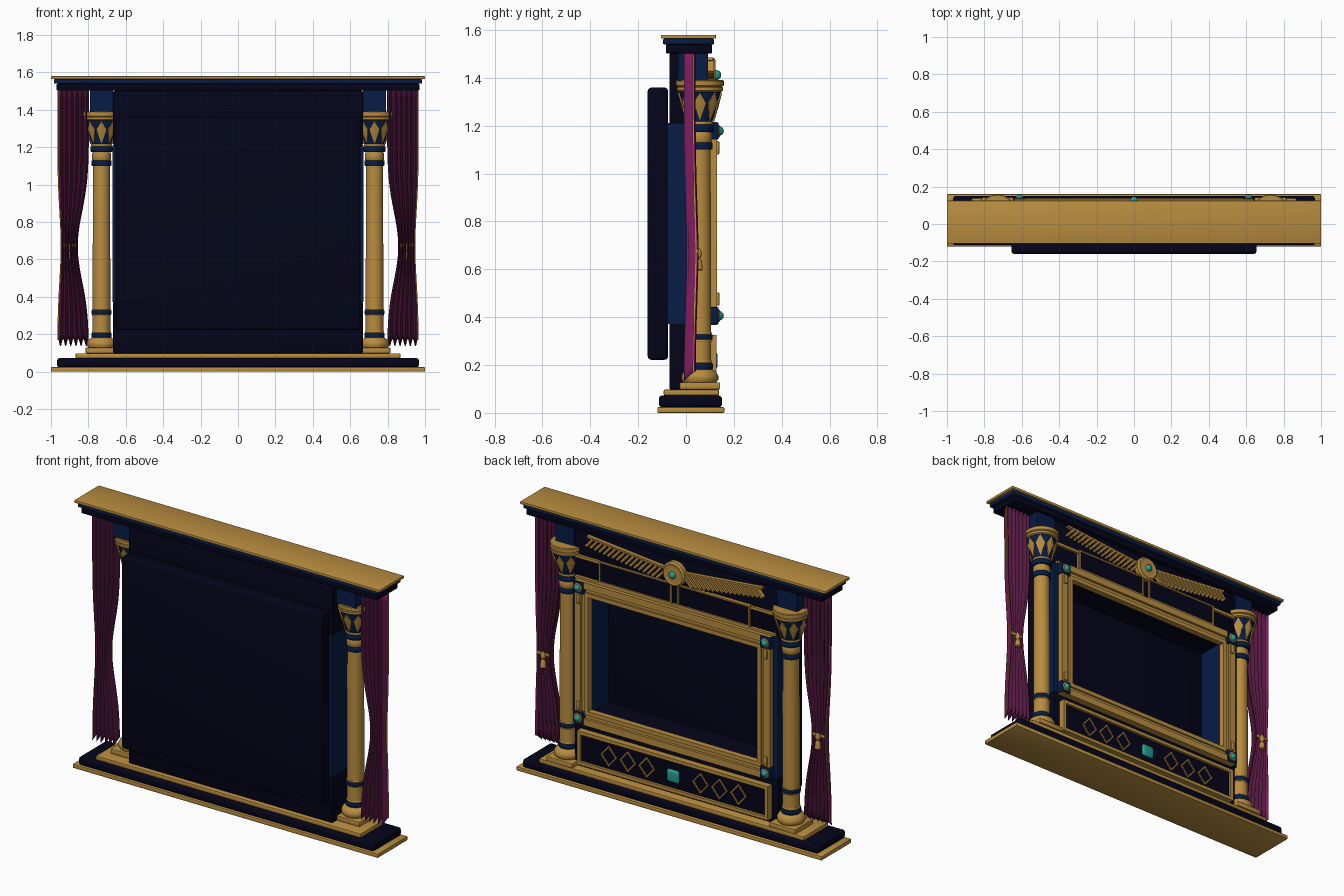
import bpy, bmesh, math
from mathutils import Vector, Matrix

if "Cube" in bpy.data.objects:
    bpy.data.objects.remove(bpy.data.objects["Cube"])

def mat(name, c):
    m = bpy.data.materials.new(name)
    m.diffuse_color = (*c, 1)
    m.use_nodes = True
    m.node_tree.nodes["Principled BSDF"].inputs["Base Color"].default_value = m.diffuse_color
    return m

GOLD = mat("gold", (0.48, 0.265, 0.05))
NAVY = mat("dark_navy", (0.0012, 0.0014, 0.010))
BLUE = mat("royal_blue", (0.002, 0.012, 0.06))
TEAL = mat("teal_gem", (0.02, 0.33, 0.28))
PLUM = mat("dark_velvet", (0.085, 0.009, 0.05))
MAGENTA = mat("bright_velvet", (0.22, 0.012, 0.11))

def finish(name, bm, m, smooth=False):
    bmesh.ops.recalc_face_normals(bm, faces=bm.faces)
    me = bpy.data.meshes.new(name)
    bm.to_mesh(me)
    bm.free()
    me.materials.append(m)
    ob = bpy.data.objects.new(name, me)
    bpy.context.collection.objects.link(ob)
    if smooth:
        bpy.ops.object.select_all(action='DESELECT')
        ob.select_set(True)
        bpy.context.view_layer.objects.active = ob
        bpy.ops.object.shade_smooth_by_angle(angle=math.radians(35))
    return ob

def add_box(bm, x, y, z, rot=0):
    """Box from (min, max) ranges, optionally turned about the y axis."""
    c = Vector(((x[0]+x[1])/2, (y[0]+y[1])/2, (z[0]+z[1])/2))
    s = Matrix.Diagonal((x[1]-x[0], y[1]-y[0], z[1]-z[0], 1))
    bmesh.ops.create_cube(bm, size=1, matrix=Matrix.Translation(c) @ Matrix.Rotation(rot, 4, 'Y') @ s)

def box(name, x, y, z, m, bevel=0.0, seg=2):
    bm = bmesh.new()
    add_box(bm, x, y, z)
    if bevel:
        bmesh.ops.bevel(bm, geom=bm.edges[:], offset=bevel, segments=seg, profile=0.5, affect='EDGES')
    return finish(name, bm, m, bool(bevel))

def lathe(name, prof, loc, m, n=32, axis='Z'):
    """Spin a closed (radius, height) profile."""
    bm = bmesh.new()
    rings = [[bm.verts.new((r*math.cos(2*math.pi*i/n), r*math.sin(2*math.pi*i/n), h))
              for i in range(n)] for r, h in prof]
    for a, b in zip(rings, rings[1:]):
        for i in range(n):
            bm.faces.new((a[i], a[(i+1) % n], b[(i+1) % n], b[i]))
    bm.faces.new(rings[0])
    bm.faces.new(rings[-1])
    if axis == 'Y':
        bm.transform(Matrix.Rotation(-math.pi/2, 4, 'X'))
    bm.transform(Matrix.Translation(loc))
    return finish(name, bm, m, True)

def ring_frame(name, x, z, w, y, m):
    """Rectangular picture frame in the xz plane."""
    bm = bmesh.new()
    for zz in ((z[0], z[0]+w), (z[1]-w, z[1])):
        add_box(bm, x, y, zz)
    for xx in ((x[0], x[0]+w), (x[1]-w, x[1])):
        add_box(bm, xx, y, (z[0]+w, z[1]-w))
    return finish(name, bm, m)

def gem(name, loc, r):
    bm = bmesh.new()
    bmesh.ops.create_uvsphere(bm, u_segments=16, v_segments=10, radius=r, matrix=Matrix.Translation(loc))
    finish(name, bm, TEAL, True)

# stepped base and cornice
box("base_slab", (-1, 1), (-.12, .16), (0, .024), GOLD, .004)
box("base_dark_step", (-.967, .967), (-.113, .15), (.024, .072), NAVY, .012, 3)
box("base_gold_step", (-.868, .868), (-.093, .138), (.072, .098), GOLD, .006)
box("cornice_dark", (-.97, .97), (-.084, .109), (1.502, 1.54), NAVY, .006)
box("cornice_blue", (-.985, .985), (-.096, .117), (1.54, 1.564), BLUE, .005)
box("cornice_gold_top", (-1, 1), (-.105, .125), (1.564, 1.58), GOLD, .003)

# wall around the recess, blue recess sides, dark floor and ceiling, rear box
box("lower_wall", (-.667, .667), (-.07, .09), (.098, .375), NAVY, .006)
box("upper_wall", (-.667, .667), (-.07, .09), (1.21, 1.502), NAVY, .006)
for s in (-1, 1):
    box("recess_side", sorted((s*.56, s*.672)), (-.08, .098), (.372, 1.212), BLUE)
box("recess_floor", (-.56, .56), (-.08, .098), (.374, .435), NAVY)
box("recess_ceiling", (-.56, .56), (-.08, .098), (1.145, 1.211), NAVY)
box("rear_box", (-.655, .655), (-.16, -.075), (.222, 1.36), NAVY, .015, 3)

# gold frame in steps around the opening
ring_frame("frame_outer", (-.64, .64), (.368, 1.215), .04, (.09, .130), GOLD)
ring_frame("frame_middle", (-.60, .60), (.408, 1.175), .022, (.09, .115), GOLD)
ring_frame("frame_inner", (-.578, .578), (.43, 1.153), .024, (.09, .125), GOLD)

# corner blocks with gems and small brackets
for s in (-1, 1):
    for z, d in ((.406, 1), (1.178, -1)):
        x = s*.613
        box("corner_block", (x-.034, x+.034), (.095, .136), (z-.036, z+.036), BLUE, .005)
        lathe("corner_gem_setting", [(.026, 0), (.026, .004), (.02, .007)], (x, .135, z), GOLD, 20, 'Y')
        gem("corner_gem", (x, .138, z), .02)
        zb = z + d*.07
        box("corner_bracket", (x-.012, x+.012), (.11, .14), (zb-.028, zb+.028), GOLD, .006)

# lower panel with diamonds and a centre gem
box("lower_panel", (-.62, .62), (.085, .113), (.13, .32), NAVY)
ring_frame("lower_panel_frame", (-.625, .625), (.125, .325), .02, (.09, .128), GOLD)
bm = bmesh.new()
for s in (-1, 1):
    for x in (.176, .30, .425):
        for sx in (-1, 1):
            for sz in (-1, 1):
                cx, cz = s*x + sx*.024, .222 + sz*.028
                add_box(bm, (cx-.004, cx+.004), (.11, .12), (cz-.040, cz+.040),
                        -sx*sz*math.atan2(.048, .056))
finish("panel_diamonds", bm, GOLD)
box("centre_gem", (-.04, .04), (.11, .132), (.182, .256), TEAL, .014, 3)

# two header panels with thin frames, plus a rail above them
for s in (-1, 1):
    xs = sorted((s*.02, s*.495))
    box("header_panel", xs, (.085, .104), (1.228, 1.355), NAVY)
    ring_frame("header_panel_frame", xs, (1.228, 1.355), .009, (.09, .112), GOLD)
    box("header_side_rail", sorted((s*.495, s*.655)), (.085, .105), (1.335, 1.352), GOLD)
box("header_lower_rail", (-.655, .655), (.085, .108), (1.214, 1.228), GOLD)

# winged disc
lathe("sun_disc", [(.072, 0), (.072, .025), (.062, .034), (.05, .03), (.03, .034)], (0, .09, 1.412), GOLD, 32, 'Y')
gem("sun_disc_gem", (0, .126, 1.412), .021)
bm = bmesh.new()
for s in (-1, 1):
    tilt = math.atan2(.05, .52)
    add_box(bm, sorted((s*.065, s*.575)), (.088, .112), (1.449, 1.461), -s*tilt)
    for i in range(17):
        t = i/16
        h = .046 - .012*t
        x, z = s*(.085 + .47*t), 1.393 + .056*t
        add_box(bm, (x-.007, x+.007), (.088, .116), (z-h, z+h), -s*math.radians(42))
finish("wings", bm, GOLD)

# columns
CX, CY = .73, .058
for s in (-1, 1):
    o = (s*CX, CY, 0)
    box("column_plinth", (s*CX-.085, s*CX+.085), (CY-.085, CY+.085), (.098, .128), GOLD, .005)
    lathe("column_base", [(.07, .128), (.077, .14), (.077, .155), (.068, .172), (.052, .182)], o, GOLD)
    lathe("column_shaft", [(.047, .17), (.047, .6), (.044, 1.22)], o, GOLD)
    for z0, z1, r, m in ((.182, .208, .054, BLUE), (.208, .22, .05, GOLD), (.298, .306, .051, GOLD),
                         (.306, .328, .053, BLUE), (.328, .336, .051, GOLD), (1.10, 1.13, .053, BLUE),
                         (1.13, 1.172, .05, GOLD), (1.175, 1.205, .058, BLUE), (1.205, 1.217, .056, GOLD)):
        lathe("column_band", [(r-.002, z0), (r, z0+.003), (r, z1-.003), (r-.002, z1)], o, m)
    bell = [(.052, 1.215), (.062, 1.25), (.077, 1.30), (.087, 1.345)]
    lathe("capital_bell", bell, o, BLUE)
    lathe("capital_ring", [(.088, 1.342), (.097, 1.347), (.097, 1.36), (.092, 1.364),
                           (.1, 1.368), (.1, 1.388), (.096, 1.392)], o, GOLD)
    # kite petals lying on the bell
    bm = bmesh.new()
    def on_bell(a, z):
        for (r0, z0), (r1, z1) in zip(bell, bell[1:]):
            if z <= z1:
                break
        r = r0 + (r1-r0)*(z-z0)/(z1-z0) + .004
        return bm.verts.new((s*CX + r*math.cos(a), CY + r*math.sin(a), z))
    for k in range(8):
        a = 2*math.pi*k/8 + math.pi/2
        top, bot, mid = on_bell(a, 1.34), on_bell(a, 1.218), on_bell(a, 1.285)
        l, r = on_bell(a-.33, 1.295), on_bell(a+.33, 1.295)
        for f in ((top, l, mid), (top, mid, r), (bot, mid, l), (bot, r, mid)):
            bm.faces.new(f)
    petals = finish("capital_petals", bm, GOLD)
    mod = petals.modifiers.new("thickness", 'SOLIDIFY')
    mod.thickness = .006
    mod.offset = 0
    box("column_top_block", (s*CX-.062, s*CX+.062), (-.033, .092), (1.388, 1.502), BLUE)

# pleated curtains pinched by a tie, brighter on the outermost fold
PLEATS, COLS, ROWS = 6, 48, 28
def curtain_edges(z):
    p = math.exp(-((z-.67)/.26)**2)
    return .797 + .06*p, .963 - .018*p
def bulge(z):
    return .012*math.exp(-((z-.67)/.3)**2)
for s in (-1, 1):
    bm = bmesh.new()
    grid = []
    for j in range(ROWS+1):
        row = []
        for i in range(COLS+1):
            u = i/COLS
            wave = math.cos(2*math.pi*PLEATS*u)
            zb = .155 + .02*wave
            z = zb + (1.502-zb)*j/ROWS
            a, b = curtain_edges(z)
            row.append(bm.verts.new((s*(a+(b-a)*u), .013 + .022*wave + bulge(z), z)))
        grid.append(row)
    for j in range(ROWS):
        for i in range(COLS):
            f = bm.faces.new((grid[j][i], grid[j][i+1], grid[j+1][i+1], grid[j+1][i]))
            f.material_index = int(i >= COLS-4)
    c = finish("curtain", bm, PLUM, True)
    c.data.materials.append(MAGENTA)
    c.modifiers.new("thickness", 'SOLIDIFY').thickness = .005
    # gold trim along the outer edge
    bm = bmesh.new()
    zs = [.17 + 1.33*j/ROWS for j in range(ROWS+1)]
    pairs = [[bm.verts.new((s*curtain_edges(z)[1]+dx, .032 + bulge(z), z)) for dx in (-.003, .003)] for z in zs]
    for p, q in zip(pairs, pairs[1:]):
        bm.faces.new((p[0], p[1], q[1], q[0]))
    t = finish("curtain_trim", bm, GOLD)
    t.modifiers.new("thickness", 'SOLIDIFY').thickness = .005
    # tie and tassel
    box("curtain_tie", sorted((s*.862, s*.945)), (.04, .052), (.665, .685), GOLD, .004)
    lathe("tassel", [(.013, .595), (.018, .6), (.014, .635), (.007, .645), (.013, .655),
                     (.015, .668), (.009, .682), (.004, .69)], (s*.90, .052, 0), GOLD, 16)
